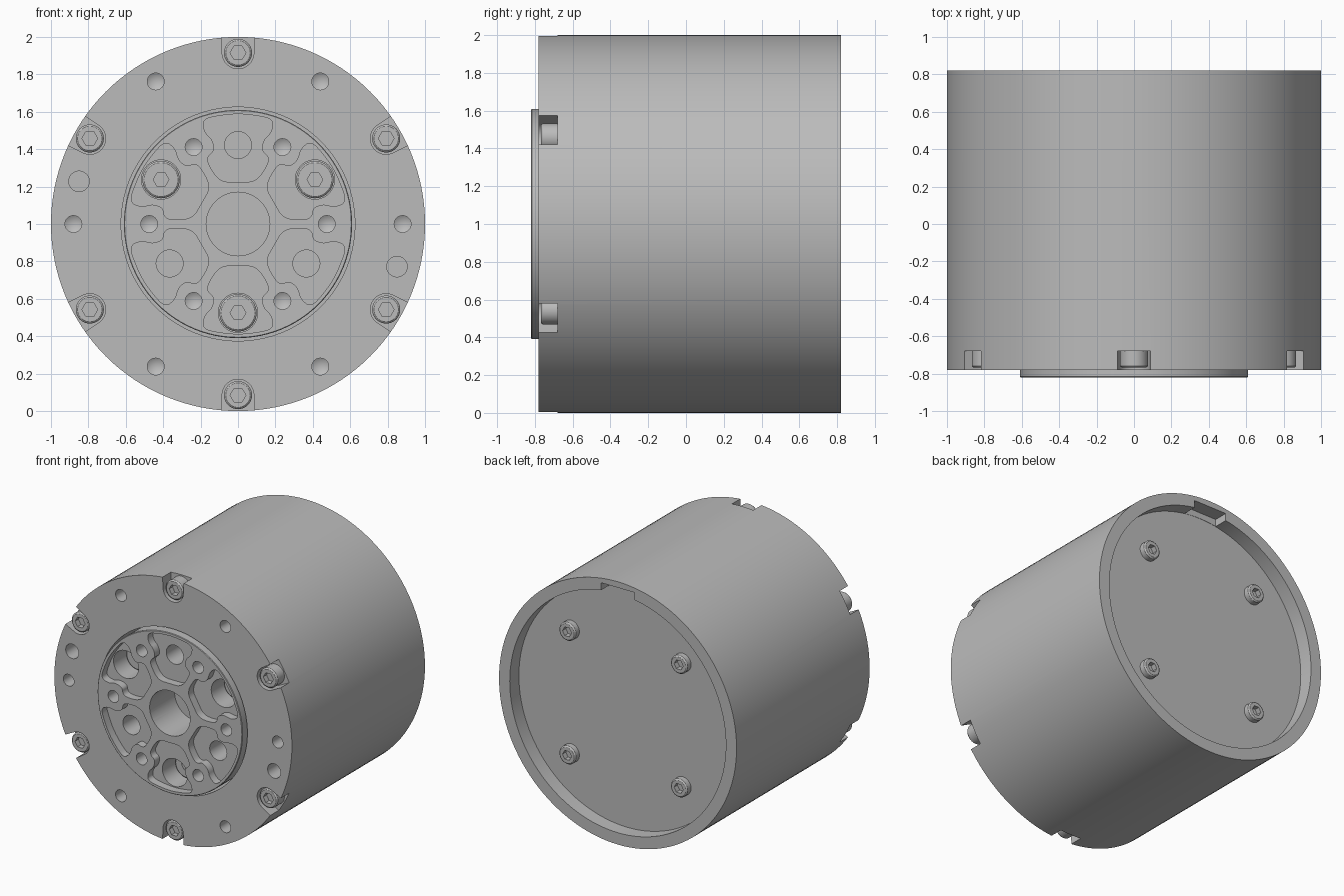
import bpy, bmesh
from math import sin, cos, pi, radians

cube = bpy.data.objects.get("Cube")
if cube:
    bpy.data.objects.remove(cube, do_unlink=True)

metal = bpy.data.materials.new("satin grey metal")
metal.use_nodes = True
metal.diffuse_color = (0.5, 0.5, 0.5, 1)
metal.node_tree.nodes["Principled BSDF"].inputs["Base Color"].default_value = (0.5, 0.5, 0.5, 1)

AXIS_Z = 1.0          # height of the cylinder axis
SIXTHS = range(6)


def polar(r, degrees):
    a = radians(degrees)
    return r * cos(a), r * sin(a)


def lathe(bm, profile, at=(0, 0), n=32):
    """Revolve (radius, y) points about a y-parallel axis at an offset from the main axis."""
    rings = []
    for r, y in profile:
        steps = n if r > 0 else 1
        rings.append([bm.verts.new((at[0] + r * cos(2 * pi * i / n), y,
                                    AXIS_Z + at[1] + r * sin(2 * pi * i / n)))
                      for i in range(steps)])
    for a, b in zip(rings, rings[1:]):
        for i in range(n):
            j = (i + 1) % n
            corners = [a[i % len(a)], a[j % len(a)], b[j % len(b)], b[i % len(b)]]
            bm.faces.new(list(dict.fromkeys(corners)))
    for ring in (rings[0], rings[-1]):
        if len(ring) > 1:
            bm.faces.new(ring)


def prism(bm, outline, y0, y1, degrees):
    """Extrude a (sideways, outward) outline along y, turned to an angle."""
    c, s = polar(1, degrees)
    ends = [[bm.verts.new((v * c - u * s, y, AXIS_Z + v * s + u * c)) for u, v in outline]
            for y in (y0, y1)]
    n = len(outline)
    for i in range(n):
        j = (i + 1) % n
        bm.faces.new((ends[0][i], ends[0][j], ends[1][j], ends[1][i]))
    for end in ends:
        bm.faces.new(end)


def rounded(points, passes=3):
    """Corner cutting turns a coarse outline into a smooth one."""
    for _ in range(passes):
        cut = []
        for p, q in zip(points, points[1:] + points[:1]):
            for t in (0.25, 0.75):
                cut.append((p[0] + (q[0] - p[0]) * t, p[1] + (q[1] - p[1]) * t))
        points = cut
    return points


def finish(bm, name):
    bmesh.ops.recalc_face_normals(bm, faces=bm.faces)
    mesh = bpy.data.meshes.new(name)
    bm.to_mesh(mesh)
    bm.free()
    mesh.materials.append(metal)
    obj = bpy.data.objects.new(name, mesh)
    bpy.context.collection.objects.link(obj)
    return obj


def activate(obj):
    bpy.ops.object.select_all(action='DESELECT')
    obj.select_set(True)
    bpy.context.view_layer.objects.active = obj


def carve(obj, bm):
    cutter = finish(bm, "cutter")
    cutter.hide_render = True
    activate(obj)
    mod = obj.modifiers.new("carve", 'BOOLEAN')
    mod.operation, mod.solver, mod.object = 'DIFFERENCE', 'EXACT', cutter
    bpy.ops.object.modifier_apply(modifier=mod.name)
    bpy.data.objects.remove(cutter, do_unlink=True)


def smooth(obj):
    activate(obj)
    bpy.ops.object.shade_smooth_by_angle(angle=radians(30))


def drilled(bm, at, r, top, depth):
    """Blind hole with a drill-point bottom."""
    lathe(bm, [(r, top - 0.02), (r, top + depth), (0, top + depth + r * 0.6)], at, 24)


# Housing: solid drum with a front bore and a shallow back recess
FRONT, BACK, FLOOR = -0.78, 0.82, 0.71
bm = bmesh.new()
lathe(bm, [(0, -0.3), (0.625, -0.3), (0.625, FRONT), (1, FRONT), (1, BACK),
           (0.91, BACK), (0.91, FLOOR), (0, FLOOR)], n=128)
housing = finish(bm, "housing")

# Rim slots, tapped holes, dowel holes and the back rim notch
bm = bmesh.new()
slot = [(0.085 * cos(pi + pi * i / 16), 0.915 + 0.085 * sin(pi + pi * i / 16)) for i in range(17)]
slot += [(0.095, 1.1), (-0.095, 1.1)]
for k in SIXTHS:
    prism(bm, slot, FRONT - 0.05, -0.68, 30 + 60 * k)
    drilled(bm, polar(0.88, 60 * k), 0.045, FRONT, 0.12)
for angle in (165, -15):
    lathe(bm, [(0.055, FRONT - 0.02), (0.055, FRONT + 0.15)], polar(0.88, angle), 32)
prism(bm, [(-0.14, 0.85), (0.14, 0.85), (0.14, 0.955), (-0.14, 0.955)], FLOOR + 0.002, BACK + 0.05, 90)
carve(housing, bm)
smooth(housing)

# Output hub: disc with six shaped pockets
HUB = -0.82
bm = bmesh.new()
lathe(bm, [(0, HUB), (0.606, HUB), (0.61, HUB + 0.004), (0.61, -0.25), (0, -0.25)], n=96)
hub = finish(bm, "output_hub")

half = [(0.1, 0.225), (0.165, 0.33), (0.16, 0.365), (0.125, 0.39), (0.135, 0.45),
        (0.18, 0.49), (0.19, 0.56), (0.1, 0.58)]
pocket = rounded(half + [(0, 0.59)] + [(-u, v) for u, v in reversed(half)] + [(0, 0.225)])
bm = bmesh.new()
for k in SIXTHS:
    prism(bm, pocket, HUB - 0.05, HUB + 0.06, 30 + 60 * k)
carve(hub, bm)

# Hub bores: centre, counterbores, plain holes and tapped holes
bm = bmesh.new()
lathe(bm, [(0.17, HUB - 0.05), (0.17, HUB + 0.3)], n=48)
for k in SIXTHS:
    drilled(bm, polar(0.475, 60 * k), 0.045, HUB, 0.12)
    r, reach, depth = (0.105, 0.475, 0.3) if k % 2 == 0 else (0.072, 0.422, 0.25)
    lathe(bm, [(r, HUB - 0.05), (r, HUB + depth)], polar(reach, 30 + 60 * k), 40)
carve(hub, bm)
smooth(hub)


def screw_set(name, r, socket, y_top, y_seat, spots):
    """Socket head screws sharing one mesh."""
    out = 1 if y_top > y_seat else -1
    edge = 0.01
    bm = bmesh.new()
    lathe(bm, [(r, y_seat - out * 0.01), (r, y_top - out * edge),
               (r - edge * 0.4, y_top - out * edge * 0.4), (r - edge, y_top)], n=40)
    first = finish(bm, name + "_1")
    bm = bmesh.new()
    lathe(bm, [(socket, y_top + out * 0.02), (socket, y_top - out * 0.04)], n=6)
    carve(first, bm)
    smooth(first)
    for i, (x, z) in enumerate(spots):
        obj = first
        if i:
            obj = first.copy()
            obj.name = f"{name}_{i + 1}"
            bpy.context.collection.objects.link(obj)
        obj.location = (x, 0, z)


# Screws in the rim slots, in the hub counterbores and on the back floor
screw_set("rim_screw", 0.075, 0.042, -0.768, -0.68, [polar(0.915, 30 + 60 * k) for k in SIXTHS])
screw_set("hub_screw", 0.1, 0.042, -0.62, -0.52, [polar(0.475, 30 + 120 * k) for k in range(3)])
screw_set("back_screw", 0.07, 0.038, FLOOR + 0.05, FLOOR,
          [(x, z) for x in (-0.47, 0.47) for z in (-0.47, 0.47)])
